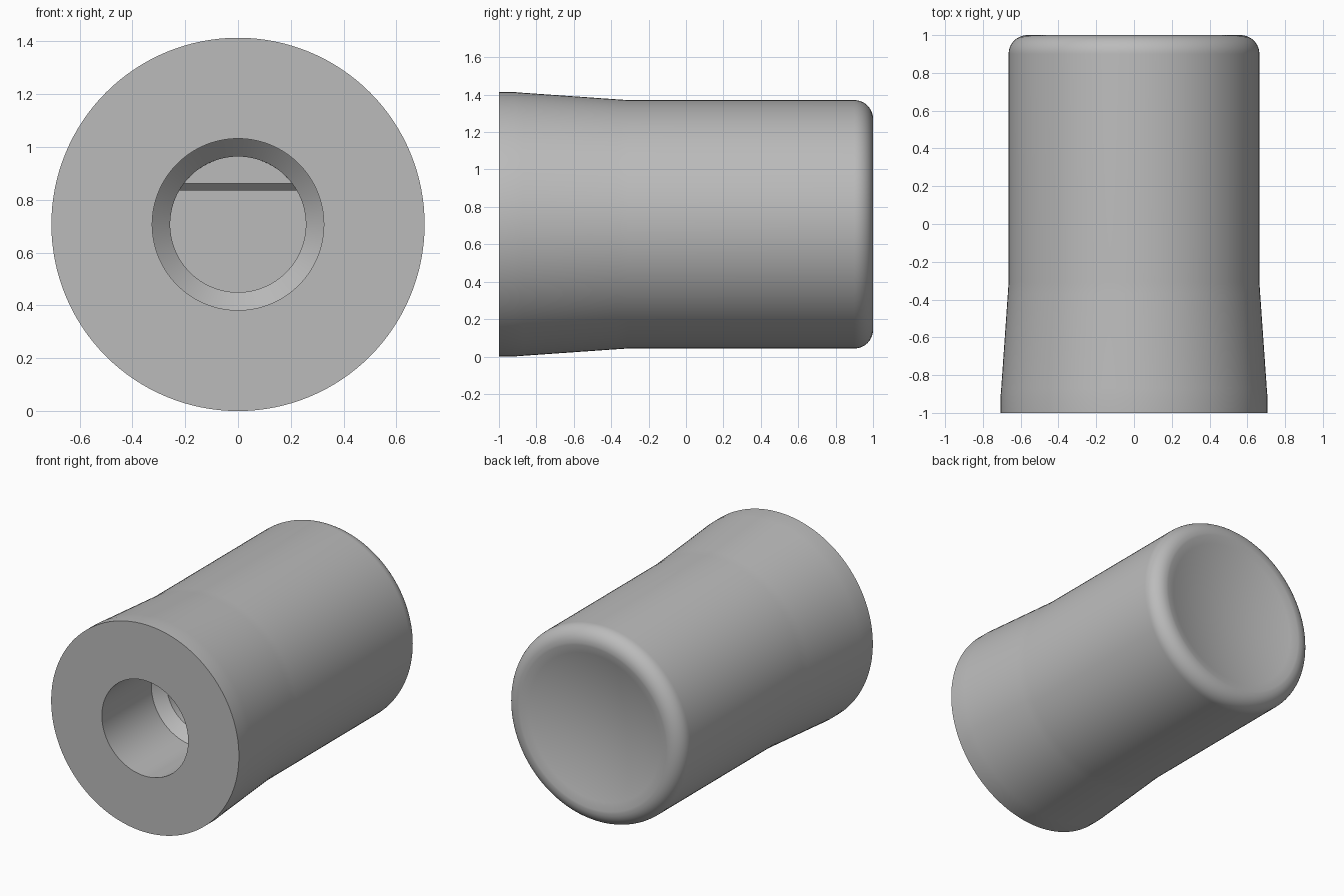
import bpy, bmesh, math
from mathutils import Matrix, Vector

cube = bpy.data.objects.get("Cube")
if cube:
    bpy.data.objects.remove(cube, do_unlink=True)

AXIS_Z = 0.707
BORE_R, BORE_END, FLAT_START = 0.257, 0.5, 0.0

grey = bpy.data.materials.new("plain grey")
grey.use_nodes = True
colour = (0.5, 0.5, 0.5, 1)
grey.diffuse_color = colour
grey.node_tree.nodes["Principled BSDF"].inputs["Base Color"].default_value = colour


def finish(bm, name):
    bmesh.ops.remove_doubles(bm, verts=bm.verts, dist=1e-5)
    bmesh.ops.recalc_face_normals(bm, faces=bm.faces)
    mesh = bpy.data.meshes.new(name)
    bm.to_mesh(mesh)
    bm.free()
    ob = bpy.data.objects.new(name, mesh)
    bpy.context.collection.objects.link(ob)
    ob.location.z = AXIS_Z
    mesh.materials.append(grey)
    bpy.ops.object.select_all(action='DESELECT')
    ob.select_set(True)
    bpy.context.view_layer.objects.active = ob
    bpy.ops.object.shade_smooth_by_angle(angle=math.radians(30))
    return ob


# Knob: (radius, y) profile from the bore bottom, round the outside, to the dish
profile = [(0, BORE_END), (BORE_R, BORE_END), (BORE_R, -0.4), (0.325, -0.468),
           (0.325, -1), (0.707, -1), (0.707, -0.92), (0.703, -0.87),
           (0.668, -0.37), (0.664, -0.31), (0.664, 0.9)]
for i in range(1, 11):  # rounded rim
    a = math.radians(9 * i)
    profile.append((0.564 + 0.1 * math.cos(a), 0.9 + 0.1 * math.sin(a)))
DISH_R, DISH_DEPTH = 0.55, 0.08
for i in range(11):  # spherical finger dish
    r = DISH_R * (1 - i / 10)
    profile.append((r, 1 - DISH_DEPTH * (1 - (r / DISH_R) ** 2)))

bm = bmesh.new()
verts = [bm.verts.new((r, y, 0)) for r, y in profile]
edges = [bm.edges.new(pair) for pair in zip(verts, verts[1:])]
bmesh.ops.spin(bm, geom=verts + edges, cent=(0, 0, 0), axis=(0, 1, 0),
               angle=math.tau, steps=128, use_merge=True)
finish(bm, "knob_body")

# Flat of the D-shaped shaft socket, with a bevelled lead-in
bm = bmesh.new()
rings = []
for y, height in ((FLAT_START, 0.155), (FLAT_START + 0.026, 0.129), (BORE_END, 0.129)):
    half = math.acos(height / BORE_R)
    angles = [math.pi / 2 - half + 2 * half * i / 24 for i in range(25)]
    rings.append([bm.verts.new((BORE_R * math.cos(a), y, BORE_R * math.sin(a)))
                  for a in angles])
for a, b in zip(rings, rings[1:]):
    for i in range(25):
        j = (i + 1) % 25
        bm.faces.new((a[i], a[j], b[j], b[i]))
bm.faces.new(rings[0])
bm.faces.new(rings[-1])
finish(bm, "socket_flat")
